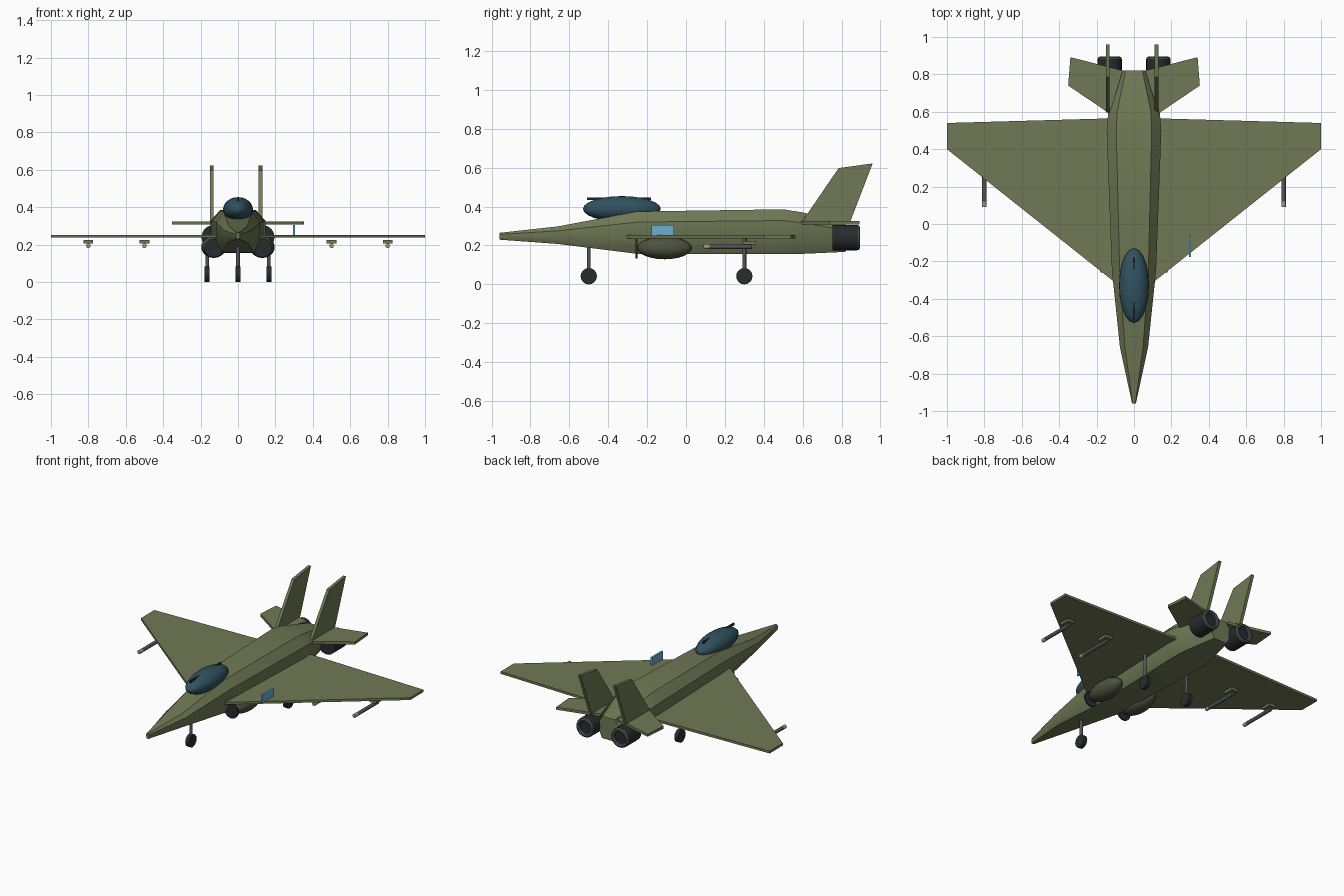
import bpy, bmesh, math
from mathutils import Vector

if "Cube" in bpy.data.objects:
    bpy.data.objects.remove(bpy.data.objects["Cube"])


def material(name, rgb):
    m = bpy.data.materials.new(name)
    m.diffuse_color = (*rgb, 1)
    m.use_nodes = True
    m.node_tree.nodes["Principled BSDF"].inputs["Base Color"].default_value = m.diffuse_color
    return m


OLIVE = material("olive", (0.16, 0.19, 0.09))
INTAKE = material("dark_olive", (0.075, 0.085, 0.05))
GLASS = material("glass", (0.03, 0.085, 0.115))
DARK = material("dark", (0.022, 0.024, 0.026))
METAL = material("metal", (0.085, 0.09, 0.1))
TAN = material("tan", (0.4, 0.32, 0.19))
BLUE = material("blue", (0.15, 0.42, 0.65))


def finish(name, mat, smooth=False):
    o = bpy.context.object
    o.name = name
    o.data.materials.append(mat)
    if smooth:
        bpy.ops.object.shade_smooth_by_angle(angle=math.radians(35))
    return o


def from_bmesh(name, bm, mat, smooth=False):
    bmesh.ops.recalc_face_normals(bm, faces=bm.faces)
    me = bpy.data.meshes.new(name)
    bm.to_mesh(me)
    bm.free()
    o = bpy.data.objects.new(name, me)
    bpy.context.collection.objects.link(o)
    bpy.ops.object.select_all(action='DESELECT')
    bpy.context.view_layer.objects.active = o
    o.select_set(True)
    return finish(name, mat, smooth)


def plate(name, points, thickness, mat):
    # extrude an outline of 3D points along the thickness vector
    bm = bmesh.new()
    face = bm.faces.new([bm.verts.new(p) for p in points])
    ext = bmesh.ops.extrude_face_region(bm, geom=[face], use_keep_orig=True)
    verts = [g for g in ext["geom"] if isinstance(g, bmesh.types.BMVert)]
    bmesh.ops.translate(bm, verts=verts, vec=Vector(thickness))
    return from_bmesh(name, bm, mat)


def box(name, center, size, mat):
    bpy.ops.mesh.primitive_cube_add(size=1, location=center)
    bpy.context.object.scale = size
    return finish(name, mat)


def cylinder(name, center, r, length, axis, mat, sides=16):
    rot = {'x': (0, math.pi / 2, 0), 'y': (math.pi / 2, 0, 0), 'z': (0, 0, 0)}[axis]
    bpy.ops.mesh.primitive_cylinder_add(vertices=sides, radius=r, depth=length,
                                        location=center, rotation=rot)
    return finish(name, mat, True)


def ellipsoid(name, center, radii, mat):
    bpy.ops.mesh.primitive_uv_sphere_add(segments=20, ring_count=12, radius=1, location=center)
    bpy.context.object.scale = radii
    o = finish(name, mat)
    bpy.ops.object.shade_smooth()
    return o


# fuselage: sections of (y, half width, bottom z, top z)
sections = [(-0.96, 0.01, 0.23, 0.265), (-0.66, 0.075, 0.208, 0.298),
            (-0.25, 0.118, 0.157, 0.375), (0.5, 0.146, 0.155, 0.386),
            (0.6, 0.138, 0.157, 0.37), (0.82, 0.07, 0.167, 0.315)]
shape = [(0.65, 1), (1, 0.5), (1, -0.4), (0.72, -1)]
shape += [(-x, z) for x, z in reversed(shape)]
bm = bmesh.new()
rings = []
for y, hw, lo, hi in sections:
    rings.append([bm.verts.new((x * hw, y, (lo + hi) / 2 + z * (hi - lo) / 2)) for x, z in shape])
n = len(shape)
for a, b in zip(rings, rings[1:]):
    for i in range(n):
        bm.faces.new((a[i], a[(i + 1) % n], b[(i + 1) % n], b[i]))
bm.faces.new(rings[0])
bm.faces.new(rings[-1])
from_bmesh("fuselage", bm, OLIVE, True)

# canopy and its top rail
ellipsoid("canopy", (0, -0.33, 0.388), (0.08, 0.2, 0.066), GLASS)
box("canopy_rail", (0, -0.345, 0.44), (0.01, 0.33, 0.014), DARK)

for s, side in ((-1, "left"), (1, "right")):
    # wings and tailplanes
    plate(side + "_wing", [(s * x, y, 0.237) for x, y in
          ((0.08, -0.33), (1, 0.4), (1, 0.54), (0.08, 0.566))], (0, 0, 0.016), OLIVE)
    plate(side + "_tailplane", [(s * x, y, 0.307) for x, y in
          ((0.13, 0.59), (0.352, 0.74), (0.34, 0.892), (0.06, 0.82))], (0, 0, 0.018), OLIVE)
    # upright fins
    x0 = -0.15 if s < 0 else 0.11
    plate(side + "_fin", [(x0, y, z) for y, z in
          ((0.595, 0.32), (0.785, 0.598), (0.96, 0.622), (0.84, 0.31))], (0.02, 0, 0), OLIVE)
    # engine nozzles
    cylinder(side + "_nozzle", (s * 0.13, 0.817, 0.24), 0.065, 0.125, 'y', DARK, 24)
    bpy.ops.mesh.primitive_torus_add(major_segments=24, minor_segments=8, major_radius=0.052,
                                     minor_radius=0.013, location=(s * 0.13, 0.882, 0.24),
                                     rotation=(math.pi / 2, 0, 0))
    finish(side + "_nozzle_rim", METAL, True)
    # intakes
    ellipsoid(side + "_intake", (s * 0.13, -0.11, 0.187), (0.066, 0.14, 0.058), INTAKE)
    cylinder(side + "_intake_face", (s * 0.13, -0.254, 0.182), 0.05, 0.01, 'y', DARK, 24)
    # underwing stores
    for x, pos in ((0.5, "inner"), (0.8, "outer")):
        tag = f"{side}_{pos}_store"
        box(tag + "_pylon", (s * x, 0.325, 0.215), (0.052, 0.07, 0.018), OLIVE)
        cylinder(tag + "_body", (s * x, 0.23, 0.194), 0.012, 0.22, 'y', METAL, 12)
        cylinder(tag + "_tip", (s * x, 0.105, 0.194), 0.0125, 0.03, 'y', TAN, 12)

# landing gear
for name, x, y in (("nose", 0, -0.5), ("left_main", -0.165, 0.3), ("right_main", 0.165, 0.3)):
    cylinder(name + "_strut", (x, y, 0.145), 0.01, 0.19, 'z', METAL, 12)
    cylinder(name + "_wheel", (x, y, 0.042), 0.042, 0.026, 'x', DARK, 16)

# blue marker panel on the right wing
box("wing_marker", (0.3, -0.12, 0.277), (0.012, 0.115, 0.055), BLUE)
